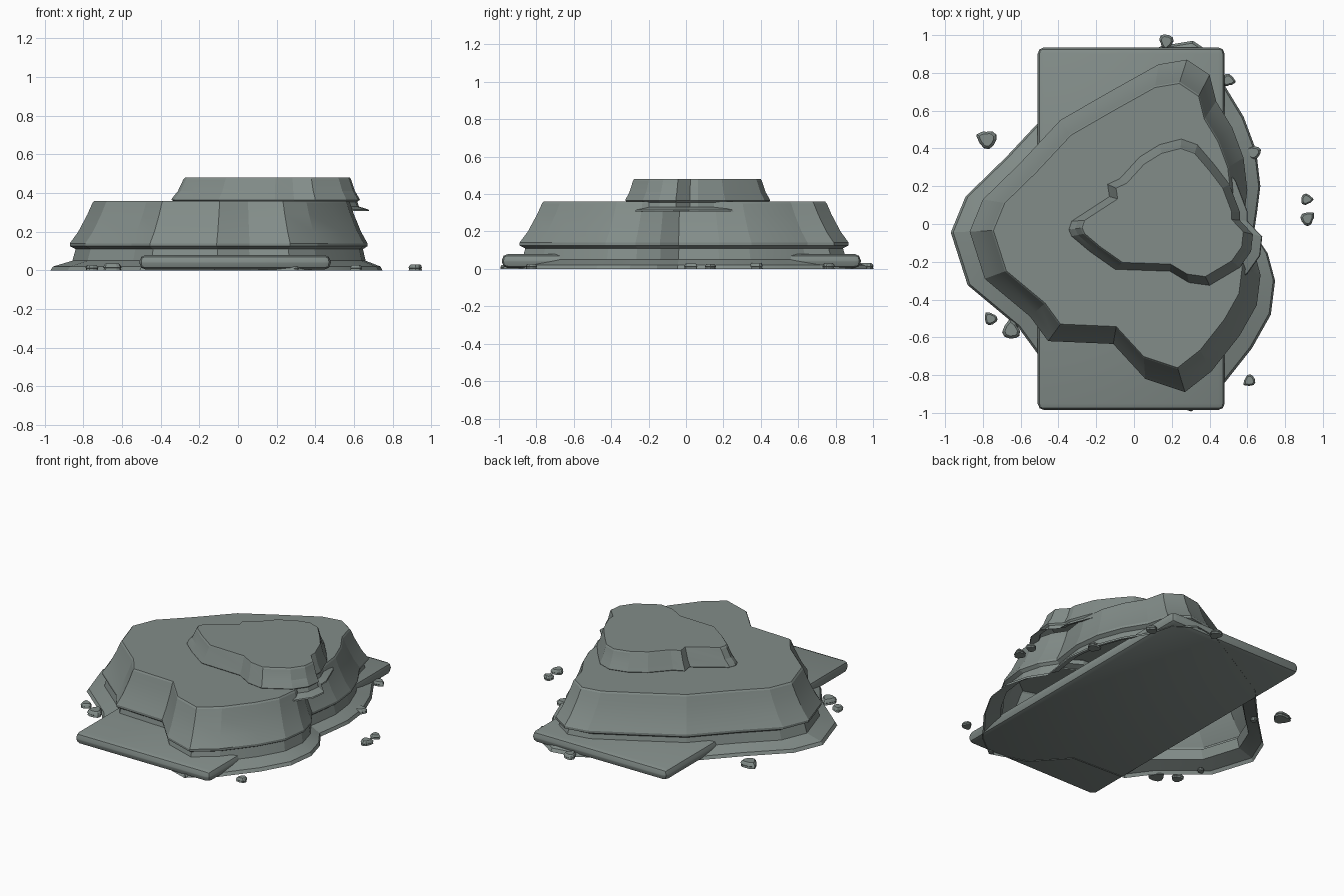
import bpy, bmesh, math, random
from mathutils import Matrix, Vector

random.seed(4)
if "Cube" in bpy.data.objects:
    bpy.data.objects.remove(bpy.data.objects["Cube"], do_unlink=True)

stone = bpy.data.materials.new("grey_green_stone")
stone.use_nodes = True
colour = (0.225, 0.265, 0.25, 1)
stone.diffuse_color = colour
stone.node_tree.nodes["Principled BSDF"].inputs["Base Color"].default_value = colour


def add_object(name, bm, smooth_angle):
    """Turn a bmesh into a stone object."""
    bmesh.ops.recalc_face_normals(bm, faces=bm.faces)
    mesh = bpy.data.meshes.new(name)
    bm.to_mesh(mesh)
    bm.free()
    mesh.materials.append(stone)
    obj = bpy.data.objects.new(name, mesh)
    bpy.context.collection.objects.link(obj)
    bpy.ops.object.select_all(action="DESELECT")
    obj.select_set(True)
    bpy.context.view_layer.objects.active = obj
    bpy.ops.object.shade_smooth_by_angle(angle=math.radians(smooth_angle))
    return obj


def terrace(name, outline, centre, profile, closed=False):
    """Stack scaled copies of an outline: profile holds (height, scale)."""
    bm = bmesh.new()
    cx, cy = centre
    rings = [[bm.verts.new((cx + (x - cx) * s, cy + (y - cy) * s, z))
              for x, y in outline] for z, s in profile]
    n = len(outline)
    for low, high in zip(rings, rings[1:]):
        for i in range(n):
            j = (i + 1) % n
            bm.faces.new((low[i], low[j], high[j], high[i]))
    bm.faces.new(rings[-1])
    if closed:
        bm.faces.new(rings[0])
    return add_object(name, bm, 12)


# Main rock: wide sloping foot, undercut lip, flat top
main_outline = [
    (.28, .87), (.4, .79), (.435, .65), (.52, .51), (.58, .35), (.6, .18),
    (.585, .06), (.57, -.04), (.635, -.14), (.67, -.27), (.65, -.43),
    (.56, -.59), (.41, -.78), (.27, -.89), (.06, -.82), (-.11, -.635),
    (-.455, -.62), (-.55, -.49), (-.79, -.29), (-.87, -.04), (-.8, .13),
    (-.605, .32), (-.39, .55), (-.13, .7), (.13, .845)]
terrace("main_rock", main_outline, (0, 0), [
    (0, 1.115), (.02, 1.1), (.05, .985), (.11, .965), (.125, 1), (.14, 1),
    (.2, .95), (.29, .895), (.35, .865), (.36, .855)])

# Upper rock: smaller terrace hanging over the right edge
upper_outline = [
    (-.345, -.03), (-.33, .015), (-.13, .145), (-.14, .21), (-.075, .24),
    (.03, .355), (.135, .42), (.25, .45), (.335, .42), (.425, .315),
    (.505, .21), (.56, .065), (.56, .02), (.63, -.055), (.62, -.145),
    (.56, -.23), (.4, -.325), (.29, -.31), (.19, -.25), (-.1, -.24),
    (-.235, -.145), (-.33, -.065)]
terrace("upper_rock", upper_outline, (.22, .05), [
    (.308, 1.12), (.315, 1.11), (.33, .99), (.355, .97), (.365, 1),
    (.375, .99), (.41, .94), (.47, .89), (.48, .875)])

# Base slab with rounded edges
bm = bmesh.new()
bmesh.ops.create_cube(bm, size=1, matrix=Matrix.Translation((-.015, -.025, .042))
                      @ Matrix.Diagonal((.99, 1.92, .076, 1)))
bmesh.ops.bevel(bm, geom=bm.edges[:], offset=.034, segments=2, profile=.5,
                affect="EDGES")
add_object("base_slab", bm, 40)

# Pebbles scattered round the foot: x, y, radius
pebbles = [
    (-.78, .45, .055), (-.66, .33, .022), (-.81, -.34, .022), (-.76, -.5, .037),
    (-.65, -.56, .052), (.61, -.83, .034), (.92, .03, .04), (.915, .13, .033),
    (.5, .76, .037), (.63, .38, .042), (.17, .965, .042), (.3, -.975, .018)]
for i, (x, y, r) in enumerate(pebbles):
    turn = Matrix.Rotation(random.uniform(0, math.tau), 2)
    points = [turn @ Vector(p) * r / .85 + Vector((x, y))
              for p in main_outline[::2]]
    h = .012 + r * .45
    terrace(f"pebble_{i + 1}", [tuple(p) for p in points], (x, y),
            [(0, .95), (h * .35, .9), (h * .45, 1), (h * .8, .85), (h, .7)], True)
